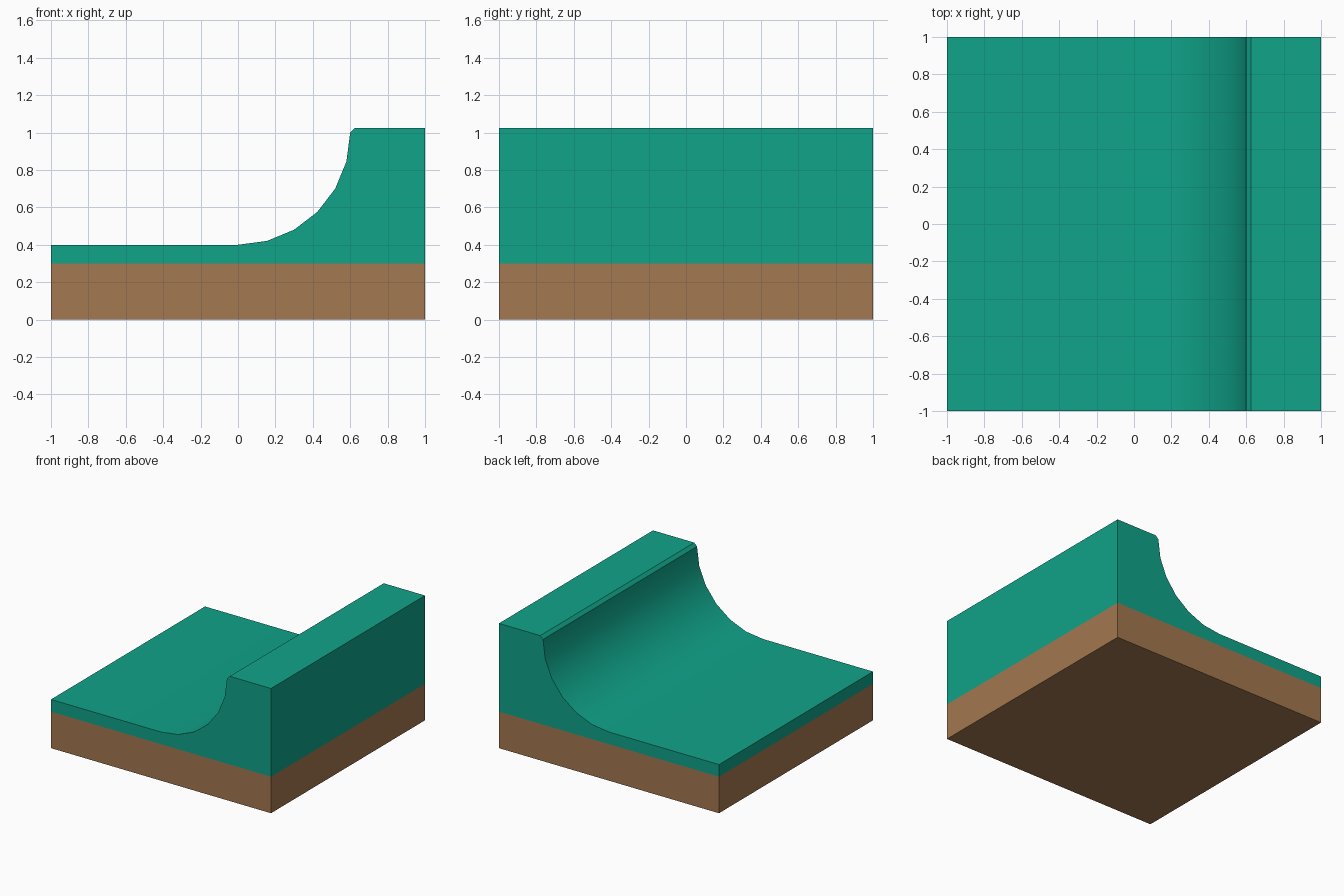
import bpy
import math

if "Cube" in bpy.data.objects:
    bpy.data.objects.remove(bpy.data.objects["Cube"])


def material(name, color):
    mat = bpy.data.materials.new(name)
    mat.diffuse_color = (*color, 1)
    mat.use_nodes = True
    mat.node_tree.nodes["Principled BSDF"].inputs["Base Color"].default_value = mat.diffuse_color
    return mat


def extrude_profile(name, profile, mat):
    """Sweep a counter-clockwise x-z outline from y = -1 to y = 1."""
    n = len(profile)
    verts = [(x, y, z) for y in (-1, 1) for x, z in profile]
    faces = [tuple(range(n)), tuple(reversed(range(n, 2 * n)))]
    faces += [(i, i + n, (i + 1) % n + n, (i + 1) % n) for i in range(n)]
    mesh = bpy.data.meshes.new(name)
    mesh.from_pydata(verts, [], faces)
    mesh.materials.append(mat)
    obj = bpy.data.objects.new(name, mesh)
    bpy.context.collection.objects.link(obj)
    bpy.ops.object.select_all(action='DESELECT')
    obj.select_set(True)
    bpy.context.view_layer.objects.active = obj
    bpy.ops.object.shade_smooth_by_angle(angle=math.radians(30))
    return obj


brown = material("soil_brown", (0.366, 0.188, 0.080))
teal = material("grass_teal", (0.005, 0.366, 0.250))

# Flat soil slab
extrude_profile("soil_base", [(-1, 0), (1, 0), (1, 0.3), (-1, 0.3)], brown)

# Grass layer: low ground, concave quarter-round slope, chamfered lip, high ledge
steps, radius = 6, 0.6
angles = [math.pi / 2 * i / steps for i in range(steps, -1, -1)]
slope = [(radius * math.sin(a), 1.0 - radius * math.cos(a)) for a in angles]
extrude_profile(
    "grass_slope",
    [(-1, 0.3), (1, 0.3), (1, 1.025), (0.625, 1.025)] + slope + [(-1, 0.4)],
    teal,
)
